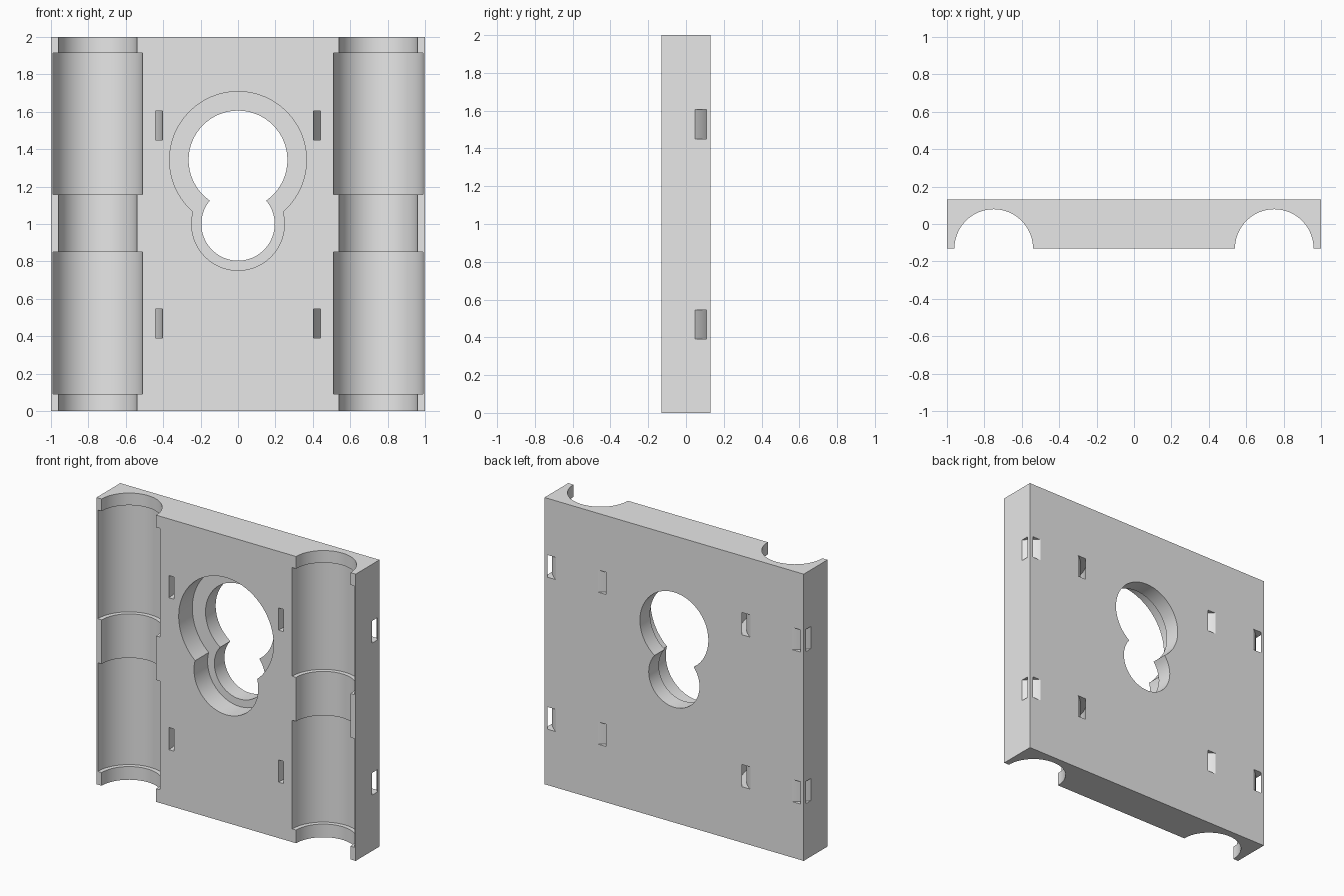
import bpy
import math

HALF_DEPTH = 0.131
GROOVE_X = 0.75

if "Cube" in bpy.data.objects:
    bpy.data.objects.remove(bpy.data.objects["Cube"], do_unlink=True)

grey = bpy.data.materials.new("plain_grey")
grey.use_nodes = True
grey.diffuse_color = (0.8, 0.8, 0.8, 1)
grey.node_tree.nodes["Principled BSDF"].inputs["Base Color"].default_value = (0.8, 0.8, 0.8, 1)


def new_object(name, verts, faces):
    mesh = bpy.data.meshes.new(name)
    mesh.from_pydata(verts, [], faces)
    mesh.materials.append(grey)
    obj = bpy.data.objects.new(name, mesh)
    bpy.context.collection.objects.link(obj)
    return obj


def prism(name, outline, place, low, high):
    """Extrude a counter-clockwise outline from low to high."""
    n = len(outline)
    verts = [place(a, b, h) for h in (low, high) for a, b in outline]
    faces = [tuple(reversed(range(n))), tuple(range(n, 2 * n))]
    faces += [(i, (i + 1) % n, n + (i + 1) % n, n + i) for i in range(n)]
    return new_object(name, verts, faces)


def arc(cx, cy, radius, start, end, steps):
    angles = [start + (end - start) * i / steps for i in range(steps + 1)]
    return [(cx + radius * math.cos(t), cy + radius * math.sin(t)) for t in angles]


def upright(a, b, h):
    return (a, b, h)


def facing_front(a, b, h):
    return (a, -h, b)


def ring(name, x, inner, outer, low, high, n=96):
    """Closed tube with a rectangular section, around a groove axis."""
    section = [(inner, low), (outer, low), (outer, high), (inner, high)]
    verts, faces = [], []
    for i in range(n):
        t = math.tau * i / n
        verts += [(x + r * math.cos(t), r * math.sin(t) - HALF_DEPTH, z) for r, z in section]
        j = (i + 1) % n
        faces += [(4 * i + k, 4 * i + (k + 1) % 4, 4 * j + (k + 1) % 4, 4 * j + k)
                  for k in range(4)]
    # Faces are wound so that normals point out of the tube
    return new_object(name, verts, [tuple(reversed(f)) for f in faces])


def keyhole(name, big, small, low, high):
    """Two overlapping circles merged into one outline."""
    top, bottom = 1.342, 1.0
    gap = top - bottom
    drop = (gap ** 2 + big ** 2 - small ** 2) / (2 * gap)
    a = math.asin(drop / big)
    b = math.asin((gap - drop) / small)
    outline = arc(0, top, big, -a, math.pi + a, 72)
    outline += arc(0, bottom, small, math.pi - b, math.tau + b, 60)[1:-1]
    return prism(name, outline, facing_front, low, high)


# Main plate
corners = [(-1, -HALF_DEPTH), (1, -HALF_DEPTH), (1, HALF_DEPTH), (-1, HALF_DEPTH)]
plate = prism("holder_plate", corners, upright, 0, 2)

# Grooves with two wider bands each, and curved tie channels behind them
cutters = []
for x in (-GROOVE_X, GROOVE_X):
    for radius, low, high in ((0.21, -0.1, 2.1), (0.24, 0.092, 0.85), (0.24, 1.157, 1.915)):
        circle = arc(x, -HALF_DEPTH, radius, 0, math.tau, 96)[:-1]
        cutters.append(prism("groove_cutter", circle, upright, low, high))
    for low in (0.39, 1.45):
        cutters.append(ring("tie_channel_cutter", x, 0.308, 0.346, low, low + 0.155))

# Keyhole opening and its wider front recess
cutters.append(keyhole("keyhole_cutter", 0.264, 0.196, -0.3, 0.3))
cutters.append(keyhole("recess_cutter", 0.366, 0.248, HALF_DEPTH - 0.15, 0.3))

bpy.ops.object.select_all(action="DESELECT")
bpy.context.view_layer.objects.active = plate
plate.select_set(True)
for cutter in cutters:
    cut = plate.modifiers.new("cut", "BOOLEAN")
    cut.operation = "DIFFERENCE"
    cut.solver = "EXACT"
    cut.object = cutter
    bpy.ops.object.modifier_apply(modifier=cut.name)
    bpy.data.objects.remove(cutter, do_unlink=True)

bpy.ops.object.shade_smooth_by_angle(angle=math.radians(30))
